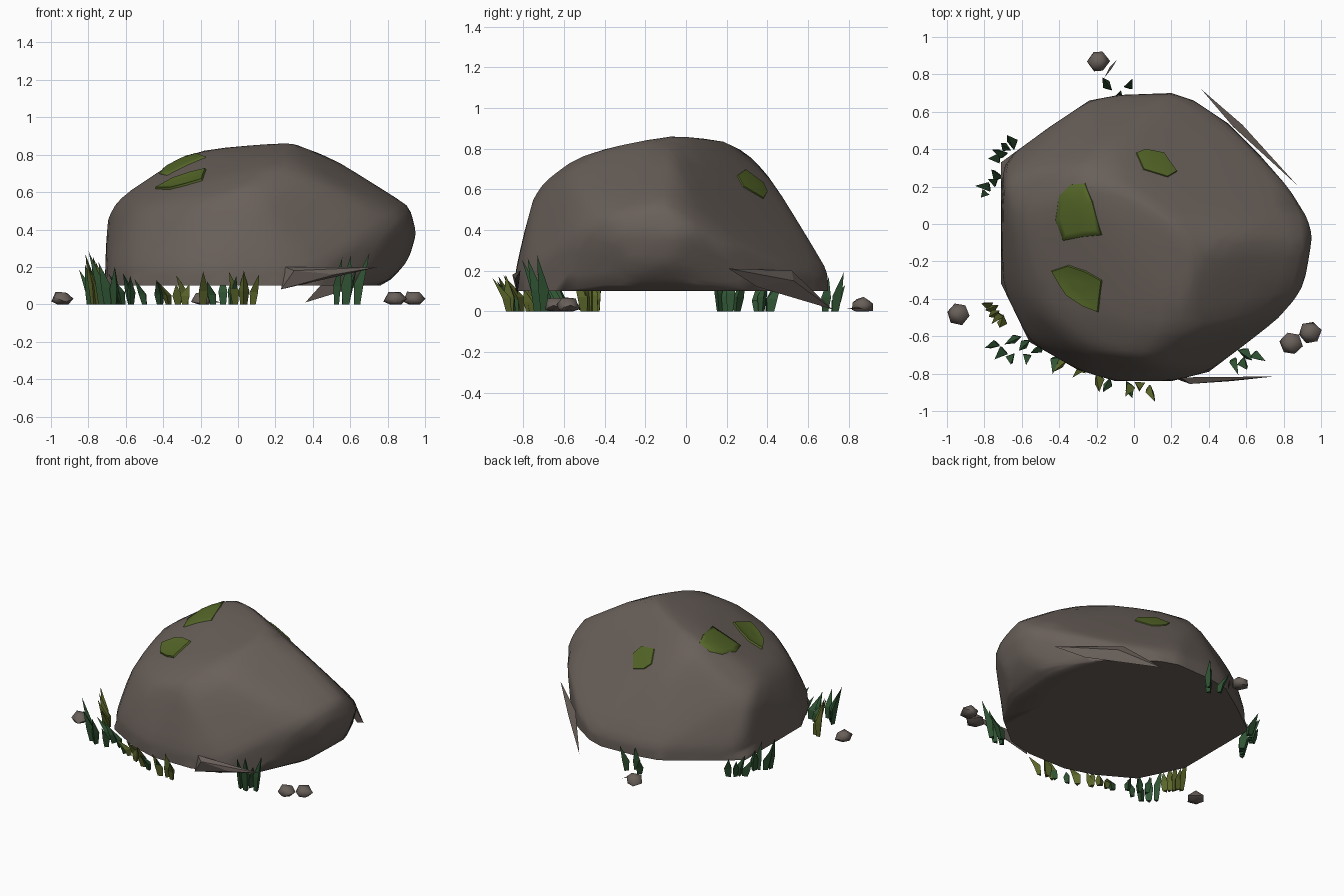
import bpy, bmesh, math, random
from mathutils import Vector
from mathutils.bvhtree import BVHTree

random.seed(4)
if "Cube" in bpy.data.objects:
    bpy.data.objects.remove(bpy.data.objects["Cube"])


def material(name, r, g, b):
    mat = bpy.data.materials.new(name)
    mat.use_nodes = True
    mat.diffuse_color = (r, g, b, 1)
    shader = mat.node_tree.nodes["Principled BSDF"]
    shader.inputs["Base Color"].default_value = (r, g, b, 1)
    shader.inputs["Roughness"].default_value = 0.9
    return mat


stone = material("warm grey stone", .14, .115, .1)
moss = material("moss green", .09, .135, .021)
green = material("dark grass green", .03, .09, .034)
olive = material("olive grass", .11, .14, .024)


def finish(name, bm, mat, smooth_angle=None):
    """Turn a bmesh into a named object with one colour."""
    bmesh.ops.recalc_face_normals(bm, faces=bm.faces)
    mesh = bpy.data.meshes.new(name)
    bm.to_mesh(mesh)
    bm.free()
    mesh.materials.append(mat)
    if smooth_angle:
        mesh.shade_smooth()
        mesh.set_sharp_from_angle(angle=math.radians(smooth_angle))
    obj = bpy.data.objects.new(name, mesh)
    bpy.context.collection.objects.link(obj)
    return obj


def hull(points):
    bm = bmesh.new()
    for p in points:
        bm.verts.new(p)
    bmesh.ops.convex_hull(bm, input=list(bm.verts))
    loose = [v for v in bm.verts if not v.link_faces]
    bmesh.ops.delete(bm, geom=loose, context='VERTS')
    return bm


# Boulder: hull of a foot outline, an undercut side, a flank and a crown
foot = [(-.71, .33), (-.45, .52), (-.24, .66), (-.08, .69), (.2, .7), (.32, .66),
        (.5, .54), (.68, .36), (.76, .1), (.74, -.35), (.62, -.61), (.4, -.79),
        (.2, -.84), (-.1, -.84), (-.3, -.78), (-.56, -.63), (-.71, -.32)]
undercut = [(.83, .05, .14), (.82, -.32, .14), (.92, -.05, .24), (.89, -.28, .25)]
flank = [(.96, -.06, .38), (.91, .1, .4), (.91, -.35, .4), (.84, -.46, .48),
         (.92, -.1, .54), (.1, -.75, .59), (-.25, -.68, .54), (-.55, -.42, .52),
         (-.65, .05, .57), (-.7, .2, .47), (-.62, .28, .53)]
crown = [(.3, -.08, .87), (.38, -.06, .86), (.52, -.08, .79), (-.2, .29, .83),
         (-.2, .08, .82), (.25, -.57, .77), (.15, -.69, .68), (-.2, .37, .74),
         (-.18, -.48, .67), (-.42, .1, .72)]
rock = hull([(x, y, z) for x, y in foot for z in (.1, .2)] + undercut + flank + crown)
bmesh.ops.subdivide_edges(rock, edges=list(rock.edges), cuts=3, use_grid_fill=True)
for step in range(2):
    upper = [v for v in rock.verts if v.co.z > .13]
    bmesh.ops.smooth_vert(rock, verts=upper, factor=.5,
                          use_axis_x=True, use_axis_y=True, use_axis_z=True)
bmesh.ops.recalc_face_normals(rock, faces=rock.faces)
surface = BVHTree.FromBMesh(rock)
finish("boulder", rock, stone, 55)


# Moss patches draped on the boulder
def moss_patch(name, outline, rim_lift, centre_lift):
    points = [Vector(p) for p in outline]
    centre = sum(points, Vector((0, 0))) / len(points)
    bm = bmesh.new()

    def drape(p, lift):
        hit, normal, _, _ = surface.ray_cast(Vector((p.x, p.y, 2)), Vector((0, 0, -1)))
        return bm.verts.new(hit + normal * lift)

    # The skirt sinks into the rock so that no gap shows
    levels = [(1.01, -.004), (.97, rim_lift), (.75, (rim_lift + centre_lift) / 2),
              (.5, centre_lift), (.25, centre_lift)]
    rings = [[drape(centre.lerp(p, s), lift) for p in points] for s, lift in levels]
    middle = drape(centre, centre_lift)
    n = len(points)
    for i in range(n):
        j = (i + 1) % n
        for low, high in zip(rings, rings[1:]):
            bm.faces.new((low[i], low[j], high[j], high[i]))
        bm.faces.new((rings[-1][i], rings[-1][j], middle))
    finish(name, bm, moss, 60)


moss_patch("moss_top", [(-.42, .02), (-.4, .15), (-.34, .21), (-.26, .22),
                        (-.22, .12), (-.17, -.06), (-.28, -.07), (-.38, -.09)], .006, .009)
moss_patch("moss_front", [(-.44, -.25), (-.35, -.22), (-.26, -.25), (-.17, -.3),
                          (-.19, -.47), (-.27, -.44), (-.36, -.38), (-.4, -.32)], .012, .005)
moss_patch("moss_back", [(.01, .38), (.06, .4), (.16, .38), (.23, .28),
                         (.18, .25), (.05, .29)], .006, .009)

# Thin stone slivers against the sides
slivers = {
    "front_sliver": [(.23, -.83, .08), (.25, -.82, .2), (.3, -.855, .18),
                     (.52, -.84, .16), (.75, -.815, .2)],
    "back_sliver": [(.36, .72, .01), (.53, .52, .2), (.58, .53, .15),
                    (.72, .35, .12), (.87, .21, .21)],
    "ground_sliver": [(-.16, .78, .01), (-.13, .84, .02), (-.09, .88, .01),
                      (-.12, .83, .015)],
}
for name, points in slivers.items():
    finish(name, hull(points), stone)

# Pebbles with flat undersides
for i, (x, y) in enumerate([(-.94, -.48), (.84, -.64), (.94, -.58), (-.19, .87)]):
    bm = bmesh.new()
    bmesh.ops.create_icosphere(bm, subdivisions=1, radius=.066)
    for v in bm.verts:
        v.co *= random.uniform(.88, 1)
    bmesh.ops.rotate(bm, verts=bm.verts, cent=(0, 0, 0),
                     matrix=Vector((0, 0, 1)).rotation_difference(
                         Vector((.3, random.uniform(-1, 1), 1))).to_matrix())
    for v in bm.verts:
        v.co = (v.co.x + x, v.co.y + y, max(0, v.co.z * .85 + .022))
    finish(f"pebble_{i + 1}", bm, stone, 60)


# Grass tufts: broad three-sided leaf blades, widest below the middle
def add_blade(bm, x, y, height, width, lean):
    turn = random.uniform(0, math.tau)
    rings = []
    for share, size in ((0, .65), (.4, 1)):
        ring = []
        for k in range(3):
            a = turn + k * math.tau / 3
            ring.append(bm.verts.new((x + lean.x * share ** 2 + math.cos(a) * width * size,
                                      y + lean.y * share ** 2 + math.sin(a) * width * size,
                                      height * share)))
        rings.append(ring)
    tip = bm.verts.new((x + lean.x, y + lean.y, height))
    low, high = rings
    bm.faces.new(low)
    for k in range(3):
        j = (k + 1) % 3
        bm.faces.new((low[k], low[j], high[j], high[k]))
        bm.faces.new((high[k], high[j], tip))


tufts = [(-.75, -.48, 5, .26, olive), (-.68, -.66, 3, .28, green),
         (-.59, -.65, 3, .21, green), (-.47, -.71, 2, .19, green),
         (-.33, -.76, 3, .15, olive), (-.24, -.8, 2, .22, olive),
         (-.08, -.83, 2, .15, green), (.03, -.85, 3, .18, olive),
         (.59, -.72, 4, .28, green), (-.69, .39, 4, .2, green),
         (-.77, .21, 4, .22, green), (-.08, .71, 3, .2, green)]
for i, (x, y, count, height, mat) in enumerate(tufts):
    bm = bmesh.new()
    outward = Vector((x, y)).normalized()
    side = Vector((-outward.y, outward.x))
    for k in range(count):
        spread = k / (count - 1) - .5
        base = Vector((x, y)) + side * spread * .1 + outward * random.uniform(-.04, .03)
        lean = outward * random.uniform(.01, .08) + side * spread * .06
        add_blade(bm, base.x, base.y, height * random.uniform(.65, 1.03),
                  random.uniform(.026, .034), lean)
    finish(f"grass_tuft_{i + 1}", bm, mat)
